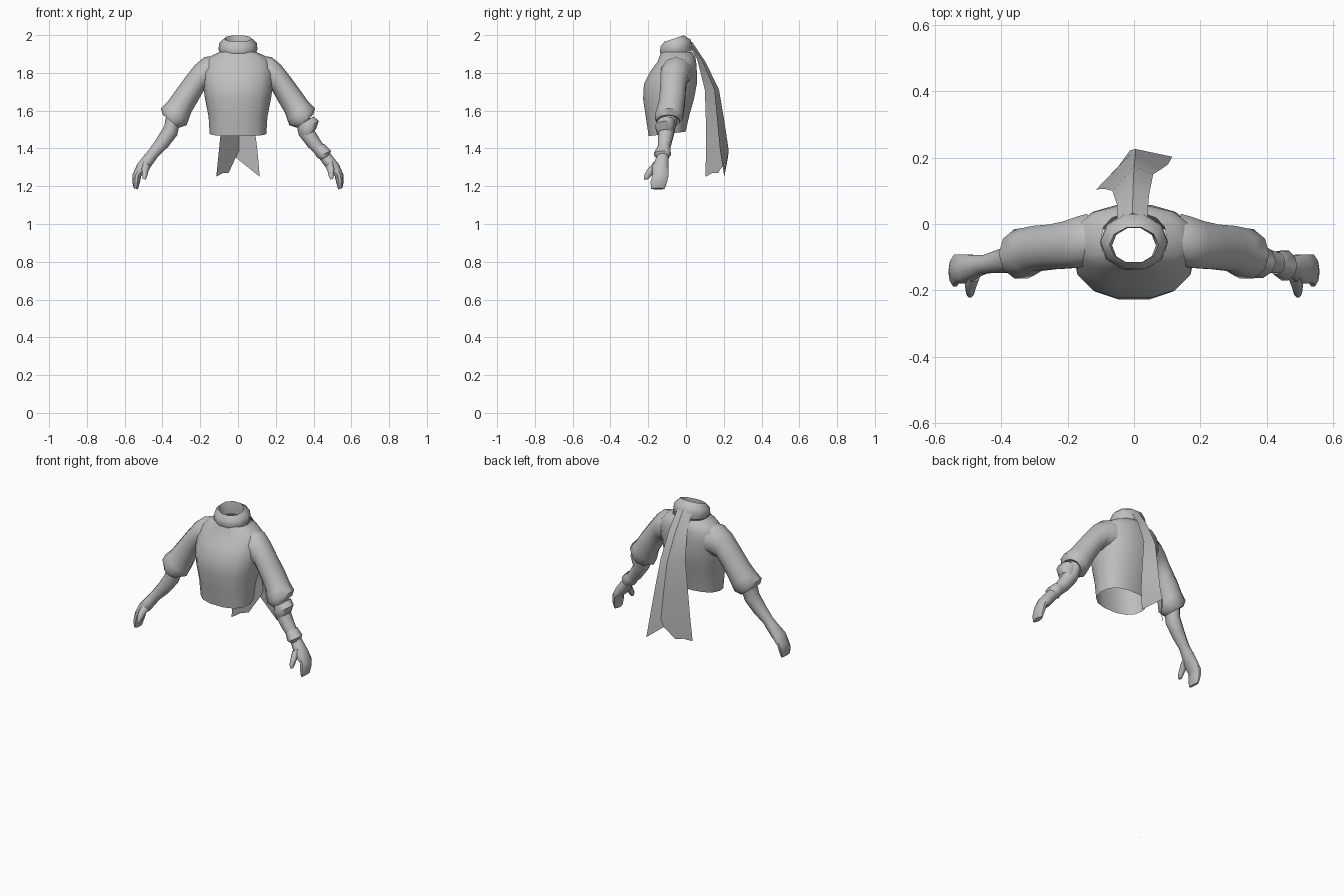
import bpy, bmesh, math
from mathutils import Vector

cloth = bpy.data.materials.new("plain grey")
cloth.diffuse_color = (0.52, 0.52, 0.52, 1)


def finish(name, bm, angle=50, recalc=True):
    if recalc:
        bmesh.ops.recalc_face_normals(bm, faces=bm.faces)
    me = bpy.data.meshes.new(name)
    bm.to_mesh(me)
    bm.free()
    me.materials.append(cloth)
    ob = bpy.data.objects.new(name, me)
    bpy.context.collection.objects.link(ob)
    bpy.ops.object.select_all(action='DESELECT')
    ob.select_set(True)
    bpy.context.view_layer.objects.active = ob
    bpy.ops.object.shade_smooth_by_angle(angle=math.radians(angle))
    return ob


def loft(name, rings, cap_end=False, angle=50):
    """Skin a list of equally long point rings."""
    bm = bmesh.new()
    vs = [[bm.verts.new(p) for p in r] for r in rings]
    n = len(vs[0])
    for a, b in zip(vs, vs[1:]):
        for i in range(n):
            j = (i + 1) % n
            bm.faces.new((a[i], a[j], b[j], b[i]))
    if cap_end:
        bm.faces.new(vs[-1])
    return finish(name, bm, angle)


def level_ring(z, hw, yf, yb, tilt=0.0, n=14, p=0.85):
    """Squarish horizontal ring; tilt raises the back and lowers the front."""
    pts = []
    for i in range(n):
        a = 2 * math.pi * i / n
        c, s = math.cos(a), math.sin(a)
        u = math.copysign(abs(c) ** p, c)
        v = math.copysign(abs(s) ** p, s)
        pts.append((hw * u, (yf + yb) / 2 + (yb - yf) / 2 * v, z + tilt * v))
    return pts


def limb_ring(side, xo, zo, xi, zi, yf, yb, n=10):
    """Ring spanning an outer and an inner point of a limb."""
    o, i_ = Vector((xo, 0, zo)), Vector((xi, 0, zi))
    mid, half = (o + i_) / 2, (o - i_) / 2
    pts = []
    for k in range(n):
        a = 2 * math.pi * k / n
        q = mid + half * math.cos(a)
        pts.append((side * q.x, (yf + yb) / 2 + (yb - yf) / 2 * math.sin(a), q.z))
    return pts


def limb(name, side, rows, cap=False):
    return loft(name, [limb_ring(side, *r) for r in rows], cap)


# Shirt body, open at the hem
loft("shirt_body", [level_ring(*r) for r in [
    (1.477, .150, -.200, .000, .012),
    (1.57, .156, -.215, .020, .005),
    (1.66, .174, -.230, .045),
    (1.74, .186, -.226, .060),
    (1.81, .188, -.190, .060),
    (1.86, .178, -.152, .056),
    (1.888, .145, -.142, .050),
    (1.910, .100, -.132, .034)]])

# Turned-over collar with an open neck
loft("collar", [level_ring(*r, n=10, p=1) for r in [
    (1.905, .095, -.135, .032, .01),
    (1.925, .103, -.143, .034, .015),
    (1.958, .100, -.138, .030, .018),
    (1.982, .074, -.118, -.008, .018),
    (1.955, .066, -.120, -.010, .015),
    (1.915, .066, -.122, -.008, .01)]])

for side, tag in ((-1, "left"), (1, "right")):
    # Sleeve flaring to a rolled cuff
    limb(tag + "_sleeve", side, [
        (.140, 1.888, .140, 1.72, -.130, .035),
        (.178, 1.884, .165, 1.71, -.136, .026),
        (.228, 1.842, .182, 1.705, -.138, .012),
        (.278, 1.778, .213, 1.65, -.140, .002),
        (.335, 1.700, .248, 1.59, -.145, -.002),
        (.372, 1.648, .262, 1.55, -.158, -.008),
        (.408, 1.612, .272, 1.523, -.168, -.012),
        (.398, 1.578, .312, 1.510, -.158, -.030),
        (.380, 1.575, .315, 1.525, -.145, -.045)])
    # Forearm and mitten-like hand
    limb(tag + "_forearm_and_hand", side, [
        (.380, 1.575, .310, 1.525, -.145, -.045),
        (.390, 1.520, .322, 1.470, -.148, -.058),
        (.432, 1.450, .370, 1.408, -.150, -.075),
        (.470, 1.395, .425, 1.355, -.150, -.092),
        (.498, 1.362, .446, 1.325, -.160, -.092),
        (.535, 1.315, .476, 1.285, -.182, -.090),
        (.558, 1.262, .512, 1.255, -.180, -.090),
        (.560, 1.225, .520, 1.218, -.190, -.098),
        (.552, 1.190, .530, 1.183, -.186, -.112)], True)
    # Thumb
    limb(tag + "_thumb", side, [
        (.505, 1.335, .462, 1.305, -.175, -.125),
        (.510, 1.295, .474, 1.280, -.205, -.155),
        (.508, 1.262, .480, 1.255, -.222, -.180),
        (.504, 1.238, .488, 1.236, -.222, -.200)], True)

# Wraps on one forearm
limb("elbow_wrap", 1, [
    (.400, 1.570, .325, 1.520, -.150, -.055),
    (.428, 1.545, .318, 1.485, -.165, -.060),
    (.412, 1.500, .345, 1.455, -.152, -.068)])
limb("wrist_wrap", 1, [
    (.455, 1.425, .400, 1.385, -.152, -.082),
    (.492, 1.388, .418, 1.352, -.172, -.078),
    (.486, 1.366, .440, 1.340, -.160, -.090)])

# Scarf tail: folded strip down the back, left edge / ridge / right edge
rows = [
    ((-.050, .010, 1.960), (-.005, .032, 1.965), (.040, .020, 1.955)),
    ((-.052, .060, 1.870), (-.003, .105, 1.855), (.045, .085, 1.865)),
    ((-.065, .100, 1.710), (.000, .175, 1.710), (.058, .150, 1.710)),
    ((-.085, .105, 1.550), (.003, .202, 1.550), (.082, .165, 1.550)),
    ((-.100, .106, 1.400), (.005, .226, 1.390), (.103, .180, 1.390)),
]
bm = bmesh.new()
grid = [[bm.verts.new(p) for p in r] for r in rows]
for a, b in zip(grid, grid[1:]):
    for i in range(2):
        bm.faces.new((a[i], a[i + 1], b[i + 1], b[i]))
# Ragged lower end
l, m, r = grid[-1]
tip_l, cut_a, cut_b, notch, tip_r = [bm.verts.new(p) for p in (
    (-.115, .103, 1.25), (-.080, .140, 1.27), (-.050, .170, 1.27),
    (-.012, .222, 1.352), (.115, .203, 1.25))]
bm.faces.new((l, m, notch, cut_b, cut_a, tip_l))
bm.faces.new((m, r, tip_r, notch))
finish("scarf_tail", bm, 30)

# Tiny loose scrap at floor level
bm = bmesh.new()
bm.faces.new([bm.verts.new(p) for p in (
    (-.039, 0, 0), (-.035, 0, 0), (-.037, .003, .003))])
finish("loose_scrap", bm)
